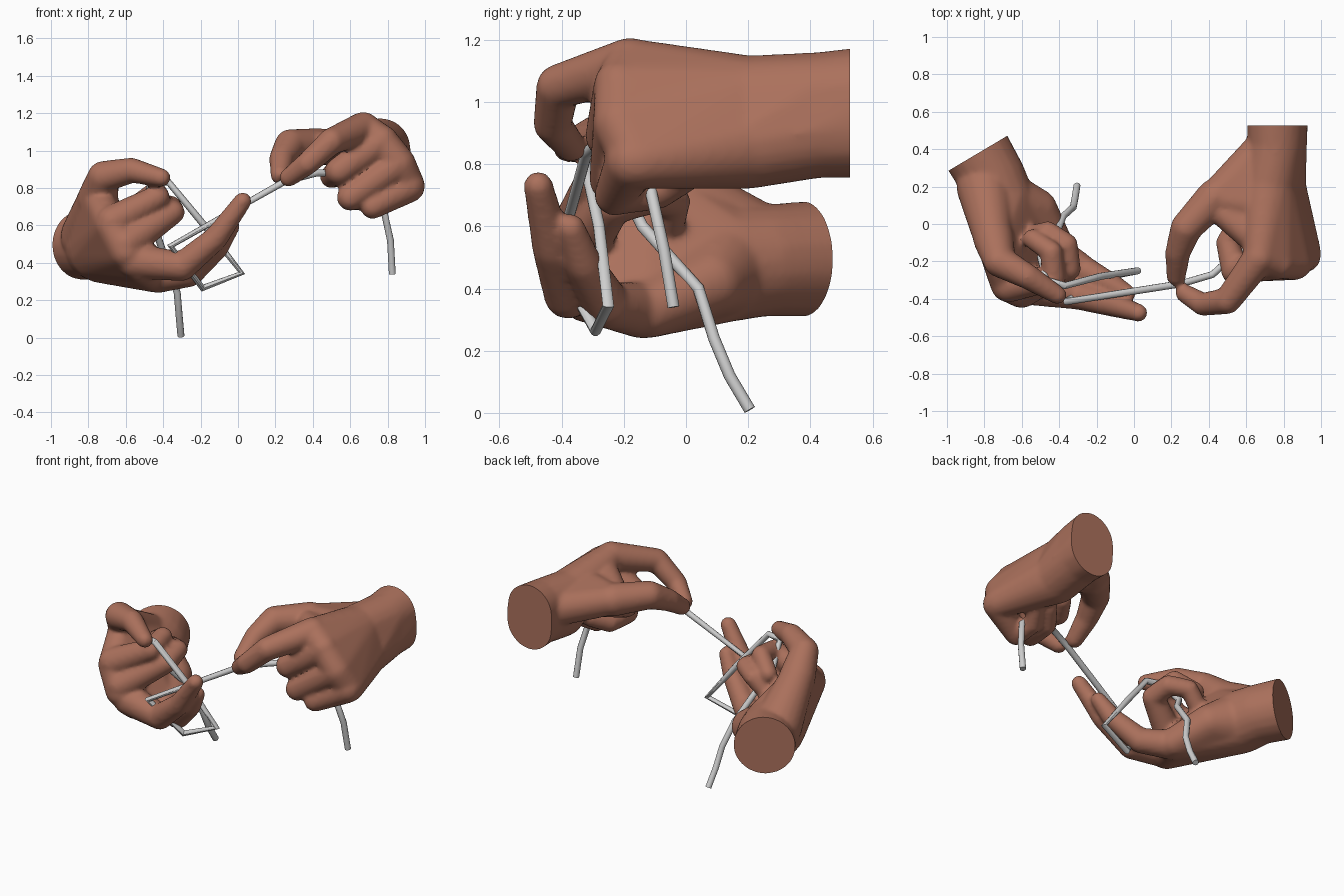
import bpy, bmesh
from mathutils import Vector, Matrix

if "Cube" in bpy.data.objects:
    bpy.data.objects.remove(bpy.data.objects["Cube"])


def material(name, rgb):
    m = bpy.data.materials.new(name)
    m.diffuse_color = (*rgb, 1)
    m.use_nodes = True
    m.node_tree.nodes["Principled BSDF"].inputs["Base Color"].default_value = m.diffuse_color
    return m


skin = material("brown skin", (0.41, 0.165, 0.108))
grey = material("light grey cord", (0.62, 0.62, 0.62))


def hull(bm, balls):
    """Convex hull around a few balls (x, y, z, radius)."""
    part = bmesh.new()
    for x, y, z, r in balls:
        bmesh.ops.create_icosphere(part, subdivisions=3, radius=r,
                                   matrix=Matrix.Translation((x, y, z)))
    res = bmesh.ops.convex_hull(part, input=part.verts)
    junk = {e for k in ("geom_interior", "geom_unused") for e in res[k]
            if isinstance(e, bmesh.types.BMVert)}
    bmesh.ops.delete(part, geom=list(junk), context='VERTS')
    me = bpy.data.meshes.new("tmp")
    part.to_mesh(me)
    part.free()
    bm.from_mesh(me)
    bpy.data.meshes.remove(me)


def chain(bm, balls):
    """Finger: hulls between neighbouring balls."""
    for a, b in zip(balls, balls[1:]):
        hull(bm, [a, b])


def make_hand(name, masses, digits, cut_co, cut_no):
    bm = bmesh.new()
    for m in masses:
        hull(bm, m)
    for d in digits:
        chain(bm, d)
    me = bpy.data.meshes.new(name)
    bm.to_mesh(me)
    bm.free()
    ob = bpy.data.objects.new(name, me)
    bpy.context.collection.objects.link(ob)
    bpy.context.view_layer.objects.active = ob
    # fuse and soften
    rm = ob.modifiers.new("fuse", 'REMESH')
    rm.mode = 'VOXEL'
    rm.voxel_size = 0.013
    sm = ob.modifiers.new("soften", 'SMOOTH')
    sm.factor, sm.iterations = 0.5, 8
    for m in (rm.name, sm.name):
        bpy.ops.object.modifier_apply(modifier=m)
    # flat wrist end
    bm = bmesh.new()
    bm.from_mesh(ob.data)
    bmesh.ops.bisect_plane(bm, geom=bm.verts[:] + bm.edges[:] + bm.faces[:],
                           plane_co=cut_co, plane_no=cut_no, clear_outer=True)
    bmesh.ops.holes_fill(bm, edges=[e for e in bm.edges if e.is_boundary])
    bm.to_mesh(ob.data)
    bm.free()
    ob.data.materials.clear()
    ob.data.materials.append(skin)
    finish(ob)


def finish(ob):
    bpy.ops.object.select_all(action='DESELECT')
    ob.select_set(True)
    bpy.context.view_layer.objects.active = ob
    bpy.ops.object.shade_smooth_by_angle(angle=0.7)


# upper hand (x > 0), pinching the cord
make_hand("upper_hand", [
    # forearm stub
    [(.765, .65, 1.02, .165), (.765, .65, .92, .165), (.76, .42, 1.01, .15), (.77, .42, .91, .155)],
    [(.76, .42, 1.01, .15), (.77, .42, .91, .155), (.72, .2, 1.0, .15), (.77, .2, .87, .15)],
    # palm
    [(.72, .2, 1.0, .15), (.77, .2, .87, .15), (.67, -.18, 1.12, .085), (.77, -.21, 1.05, .085),
     (.86, -.21, .93, .09), (.91, -.15, .81, .09)],
    # thumb base and web
    [(.68, .38, .99, .11), (.7, .1, 1.02, .12), (.43, .14, 1.02, .09)],
    [(.4, .12, 1.02, .07), (.62, .2, .98, .1), (.62, -.06, 1.06, .08)],
], [
    # thumb, then index to little finger
    [(.43, .14, 1.02, .1), (.28, -.02, 1.03, .085), (.235, -.15, .96, .068), (.225, -.28, .87, .052)],
    [(.67, -.18, 1.12, .088), (.5, -.41, 1.05, .072), (.37, -.43, .93, .062), (.27, -.37, .855, .05)],
    [(.77, -.21, 1.05, .088), (.54, -.25, .89, .075), (.5, -.1, .86, .062), (.57, .02, .88, .055)],
    [(.86, -.21, .93, .09), (.6, -.24, .75, .072), (.61, -.08, .74, .06), (.68, .02, .79, .055)],
    [(.91, -.17, .81, .09), (.72, -.23, .7, .066), (.71, -.09, .71, .056), (.76, .0, .76, .05)],
], (.77, .527, .97), (0, 1, 0))

# lower hand (x < 0), palm turned up with the cord round its fingers
make_hand("lower_hand", [
    # forearm stub
    [(-.91, .51, .5, .19), (-.76, .25, .49, .18)],
    [(-.76, .25, .49, .18), (-.72, .12, .48, .19)],
    # palm
    [(-.72, .12, .48, .19), (-.75, -.12, .74, .085), (-.68, -.33, .6, .085),
     (-.6, -.36, .46, .09), (-.52, -.32, .38, .09), (-.44, -.12, .33, .09)],
    [(-.72, .12, .48, .18), (-.52, .08, .42, .11), (-.41, -.12, .33, .09)],
    [(-.8, .2, .54, .15), (-.75, -.1, .76, .1)],
], [
    # arched top digit
    [(-.75, -.08, .74, .11), (-.72, -.2, .86, .085), (-.57, -.28, .895, .068), (-.41, -.38, .855, .05)],
    # two curled fingers
    [(-.67, -.33, .62, .09), (-.43, -.29, .75, .066), (-.44, -.15, .78, .058), (-.54, -.08, .71, .055)],
    [(-.6, -.36, .5, .09), (-.35, -.24, .67, .066), (-.36, -.11, .7, .06), (-.46, -.04, .68, .055),
     (-.54, -.06, .6, .055)],
    # two stretched fingers
    [(-.55, -.34, .41, .095), (-.3, -.38, .38, .078), (-.12, -.43, .53, .065), (.025, -.475, .73, .048)],
    [(-.43, -.14, .33, .092), (-.26, -.25, .345, .075), (-.11, -.33, .48, .06), (-.035, -.37, .595, .046)],
], (-.84, .375, .5), (-.51, .86, 0))

# cord
path = [(.825, -.04, .34), (.815, -.07, .52), (.775, -.11, .7), (.65, -.12, .8), (.53, -.17, .88),
        (.42, -.27, .88), (.25, -.32, .835), (-.36, -.415, .49), (-.19, -.29, .265), (.02, -.25, .345),
        (-.18, -.28, .6), (-.37, -.33, .83), (-.47, -.3, .83), (-.5, -.18, .68), (-.45, -.14, .6),
        (-.38, .04, .4), (-.325, .09, .24), (-.315, .14, .12), (-.305, .205, .01)]
cu = bpy.data.curves.new("cord", 'CURVE')
cu.dimensions = '3D'
cu.bevel_depth, cu.bevel_resolution, cu.use_fill_caps = .019, 3, True
sp = cu.splines.new('POLY')
sp.points.add(len(path) - 1)
for p, c in zip(sp.points, path):
    p.co = (*c, 1)
cord = bpy.data.objects.new("cord", cu)
bpy.context.collection.objects.link(cord)
cu.materials.append(grey)
bpy.ops.object.select_all(action='DESELECT')
cord.select_set(True)
bpy.context.view_layer.objects.active = cord
bpy.ops.object.convert(target='MESH')
finish(bpy.context.object)
